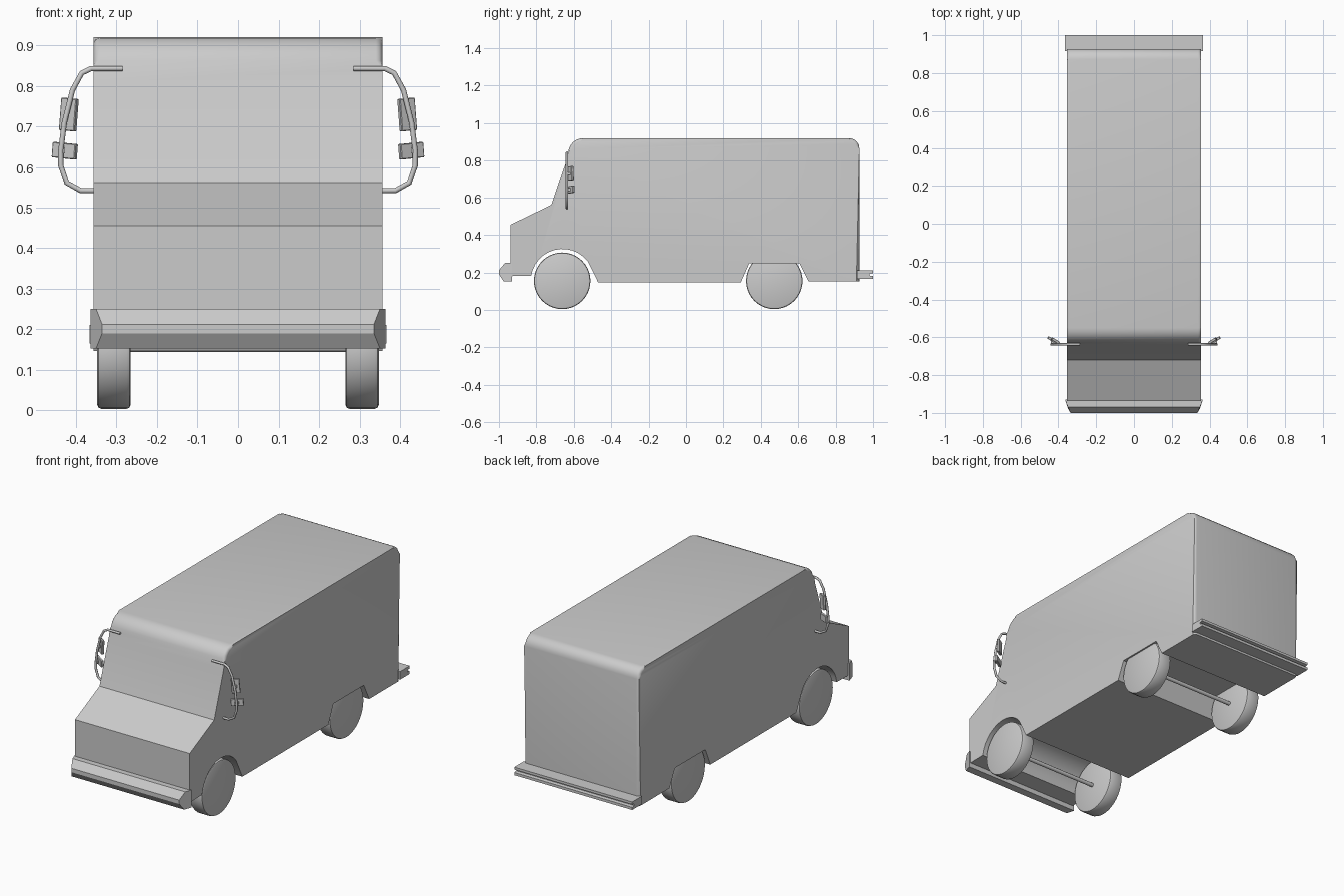
import bpy, bmesh
from math import sin, cos, radians, pi
from mathutils import Matrix, Vector

if "Cube" in bpy.data.objects:
    bpy.data.objects.remove(bpy.data.objects["Cube"])


def finish(name, bm, angle=35):
    bmesh.ops.recalc_face_normals(bm, faces=bm.faces[:])
    me = bpy.data.meshes.new(name)
    bm.to_mesh(me)
    bm.free()
    ob = bpy.data.objects.new(name, me)
    bpy.context.collection.objects.link(ob)
    bpy.ops.object.select_all(action='DESELECT')
    ob.select_set(True)
    bpy.context.view_layer.objects.active = ob
    bpy.ops.object.shade_smooth_by_angle(angle=radians(angle))
    return ob


def prism(points, half_width):
    """Side profile of (y, z) points extruded across x."""
    bm = bmesh.new()
    loops = [[bm.verts.new((x, y, z)) for y, z in points] for x in (-half_width, half_width)]
    n = len(points)
    for loop in loops:
        bm.faces.new(loop)
    for i in range(n):
        j = (i + 1) % n
        bm.faces.new((loops[0][i], loops[0][j], loops[1][j], loops[1][i]))
    return bm


def arc(cy, cz, r, a0, a1, n):
    return [(cy + r * cos(radians(a0 + (a1 - a0) * i / n)),
             cz + r * sin(radians(a0 + (a1 - a0) * i / n))) for i in range(n + 1)]


def cylinder(name, x, y, z, r, depth, seg, bevel=0):
    bm = bmesh.new()
    m = Matrix.Translation((x, y, z)) @ Matrix.Rotation(pi / 2, 4, 'Y')
    bmesh.ops.create_cone(bm, cap_ends=True, segments=seg, radius1=r, radius2=r, depth=depth, matrix=m)
    if bevel:
        rims = [e for e in bm.edges if abs(e.verts[0].co.x - e.verts[1].co.x) < 1e-4]
        bmesh.ops.bevel(bm, geom=rims, offset=bevel, segments=2, profile=0.5, affect='EDGES')
    return finish(name, bm)


# Van body with both wheel openings cut into the profile
profile = [(-0.937, 0.18), (-0.937, 0.455), (-0.72, 0.56), (-0.636, 0.81)]
profile += arc(-0.55, 0.84, 0.08, 178, 90, 6)
profile += arc(0.872, 0.865, 0.055, 90, 0, 5)
profile += [(0.927, 0.153), (0.655, 0.153), (0.607, 0.248), (0.338, 0.248), (0.293, 0.147), (-0.47, 0.147)]
profile += arc(-0.66, 0.155, 0.17, 38, 171, 12)
bm = prism(profile, 0.356)
soft = []
for e in bm.edges:
    a, b = (v.co for v in e.verts)
    if a.x * b.x > 0 and (min(a.z, b.z) > 0.8 or min(a.y, b.y) > 0.9):
        soft.append(e)
bmesh.ops.bevel(bm, geom=soft, offset=0.016, segments=3, profile=0.5, affect='EDGES')
finish("van_body", bm)

# Front bumper, with ends swept back
bm = prism([(-0.93, 0.25), (-0.968, 0.25), (-1.0, 0.212), (-1.0, 0.19), (-0.975, 0.153), (-0.93, 0.153)], 0.364)
for v in bm.verts:
    if v.co.y < -0.99:
        v.co.x *= 0.335 / 0.364
    elif v.co.y < -0.95:
        v.co.x *= 0.35 / 0.364
finish("front_bumper", bm, 20)

# Rear step bumper, with a groove along its rear edge
bm = prism([(0.915, 0.165), (1.0, 0.165), (1.0, 0.18), (0.982, 0.183), (0.982, 0.193),
            (1.0, 0.196), (1.0, 0.21), (0.915, 0.21)], 0.366)
finish("rear_bumper", bm, 10)

# Wheels and axles
for end, y in (("front", -0.662), ("rear", 0.472)):
    for side, s in (("left", -1), ("right", 1)):
        cylinder(f"{end}_{side}_wheel", s * 0.306, y, 0.155, 0.151, 0.082, 40, 0.01)
    cylinder(f"{end}_axle", 0, y, 0.155, 0.011, 0.56, 12)


def mirror_plate(name, s, x, z, w, h, roll):
    bm = bmesh.new()
    m = (Matrix.Translation((s * x, -0.617, z)) @ Matrix.Rotation(s * radians(30), 4, 'Z')
         @ Matrix.Rotation(s * radians(roll), 4, 'Y') @ Matrix.Diagonal((w, 0.014, h, 1)))
    bmesh.ops.create_cube(bm, size=1, matrix=m)
    bmesh.ops.bevel(bm, geom=bm.edges[:], offset=0.002, segments=1, affect='EDGES')
    finish(name, bm)


# Side mirrors on bent tube brackets
path = [(0.285, 0.843), (0.362, 0.843), (0.385, 0.832), (0.408, 0.79), (0.428, 0.71), (0.437, 0.64),
        (0.437, 0.605), (0.422, 0.56), (0.388, 0.541), (0.345, 0.541)]
for side, s in (("left", -1), ("right", 1)):
    cu = bpy.data.curves.new(f"{side}_mirror_bracket", 'CURVE')
    cu.dimensions = '3D'
    cu.bevel_depth = 0.0065
    cu.bevel_resolution = 2
    cu.use_fill_caps = True
    sp = cu.splines.new('POLY')
    sp.points.add(len(path) - 1)
    for p, (x, z) in zip(sp.points, path):
        p.co = (s * x, -0.637, z, 1)
    bpy.context.collection.objects.link(bpy.data.objects.new(f"{side}_mirror_bracket", cu))
    mirror_plate(f"{side}_upper_mirror", s, 0.417, 0.73, 0.044, 0.08, -5)
    mirror_plate(f"{side}_lower_mirror", s, 0.427, 0.641, 0.066, 0.038, -5)
    # Small clamp joining each plate to the bracket
    for label, x, z in (("upper", 0.422, 0.73), ("lower", 0.433, 0.641)):
        bm = bmesh.new()
        bmesh.ops.create_cube(bm, size=1, matrix=Matrix.Translation((s * x, -0.628, z))
                              @ Matrix.Diagonal((0.012, 0.022, 0.014, 1)))
        finish(f"{side}_{label}_mirror_clamp", bm)
